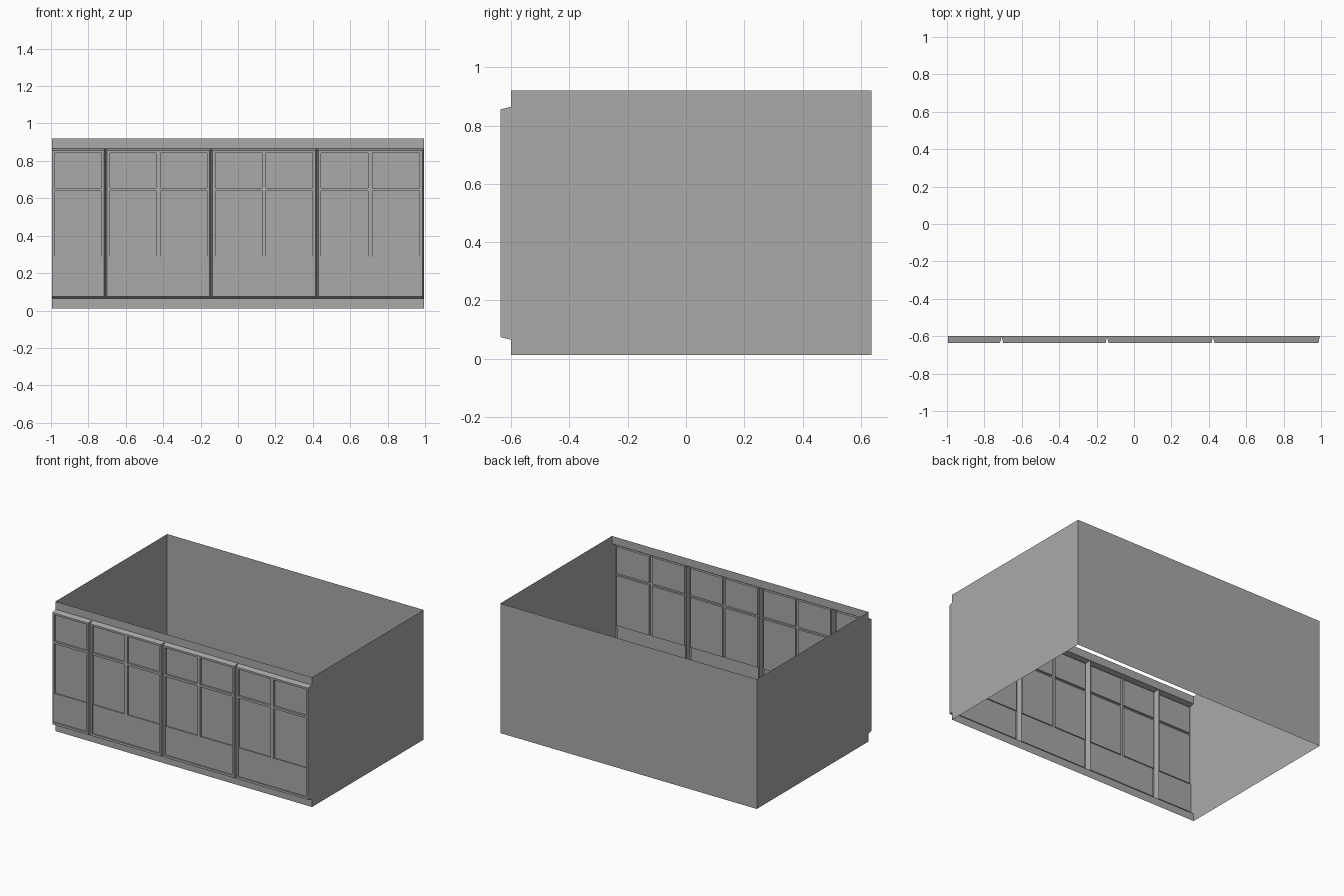
import bpy, bmesh

if "Cube" in bpy.data.objects:
    bpy.data.objects.remove(bpy.data.objects["Cube"])

W, BACK, WALL, FACE = 0.994, 0.636, -0.60, -0.636   # half width, rear, wall plane, bay front
Z0, Z1 = 0.012, 0.92                               # bottom and top of the walls
B0, B1 = 0.065, 0.865                              # bay opening in the front wall
GLASS, PANEL, BAR = -0.620, -0.628, -0.634         # depths of panes, spandrel, glazing bars
CH = 0.008                                         # splay of the bay edges

grey = bpy.data.materials.new("dark_grey")
grey.diffuse_color = (0.40, 0.40, 0.40, 1)
grey.use_nodes = True
grey.node_tree.nodes["Principled BSDF"].inputs["Base Color"].default_value = grey.diffuse_color


def sheet_object(name, quads):
    """One object from a list of flat faces."""
    bm = bmesh.new()
    for q in quads:
        bm.faces.new([bm.verts.new(p) for p in q])
    bmesh.ops.remove_doubles(bm, verts=bm.verts, dist=1e-5)
    me = bpy.data.meshes.new(name)
    bm.to_mesh(me)
    bm.free()
    me.materials.append(grey)
    ob = bpy.data.objects.new(name, me)
    bpy.context.collection.objects.link(ob)
    return ob


def front_rect(x0, x1, z0, z1, y):
    return [(x0, y, z0), (x1, y, z0), (x1, y, z1), (x0, y, z1)]


def relief(xs, zs, depth):
    """Stepped relief: every grid cell sits at its own depth, joined by reveals."""
    quads = []
    for i in range(len(xs) - 1):
        for j in range(len(zs) - 1):
            x0, x1, z0, z1 = xs[i], xs[i + 1], zs[j], zs[j + 1]
            y = depth(i, j)
            quads.append(front_rect(x0, x1, z0, z1, y))
            if i + 2 < len(xs) and depth(i + 1, j) != y:
                n = depth(i + 1, j)
                quads.append([(x1, y, z0), (x1, n, z0), (x1, n, z1), (x1, y, z1)])
            if j + 2 < len(zs) and depth(i, j + 1) != y:
                n = depth(i, j + 1)
                quads.append([(x0, y, z1), (x1, y, z1), (x1, n, z1), (x0, n, z1)])
    return quads


def window_bay(name, x0, x1, half=False):
    """Projecting bay; a half bay is cut through its central mullion."""
    f0, f1 = (x0 if half else x0 + CH), x1 - CH
    b0, b1 = B0 + 0.009, B1 - 0.009
    m = 0.012
    if half:
        xs, kinds = [f0, f0 + m, f1 - 0.013, f1], "MGF"
    else:
        c = (x0 + x1) / 2
        xs, kinds = [f0, f0 + 0.015, c - m, c + m, f1 - 0.015, f1], "FGMGF"
    zs, rows = [b0, 0.09, 0.29, 0.64, 0.656, 0.843, b1], "FPGBGF"

    def depth(i, j):
        k, r = kinds[i], rows[j]
        if k == "F" or r == "F":
            return FACE
        if r == "P":
            return PANEL
        return BAR if (k == "M" or r == "B") else GLASS

    quads = relief(xs, zs, depth)
    # splayed edges back to the wall (flat end cap on a cut bay)
    outer = front_rect(x0, x1, B0, B1, WALL)
    inner = front_rect(f0, f1, b0, b1, FACE)
    for i in range(4):
        k = (i + 1) % 4
        quads.append([outer[i], outer[k], inner[k], inner[i]])
    sheet_object(name, quads)


# side and rear walls, open at the top and bottom
plan = [(-W, WALL), (-W, BACK), (W, BACK), (W, WALL)]
sheet_object("outer_walls", [
    [(*a, Z0), (*b, Z0), (*b, Z1), (*a, Z1)] for a, b in zip(plan, plan[1:])])

# flat bands above and below the windows
sheet_object("upper_band", [front_rect(-W, W, B1, Z1, WALL)])
sheet_object("lower_band", [front_rect(-W, W, Z0, B0, WALL)])

# one half bay and three full bays
seams = [-W, -0.708, -0.144, 0.422, W]
for n, (a, b) in enumerate(zip(seams, seams[1:])):
    window_bay(f"window_bay_{n + 1}", a, b, half=(n == 0))
